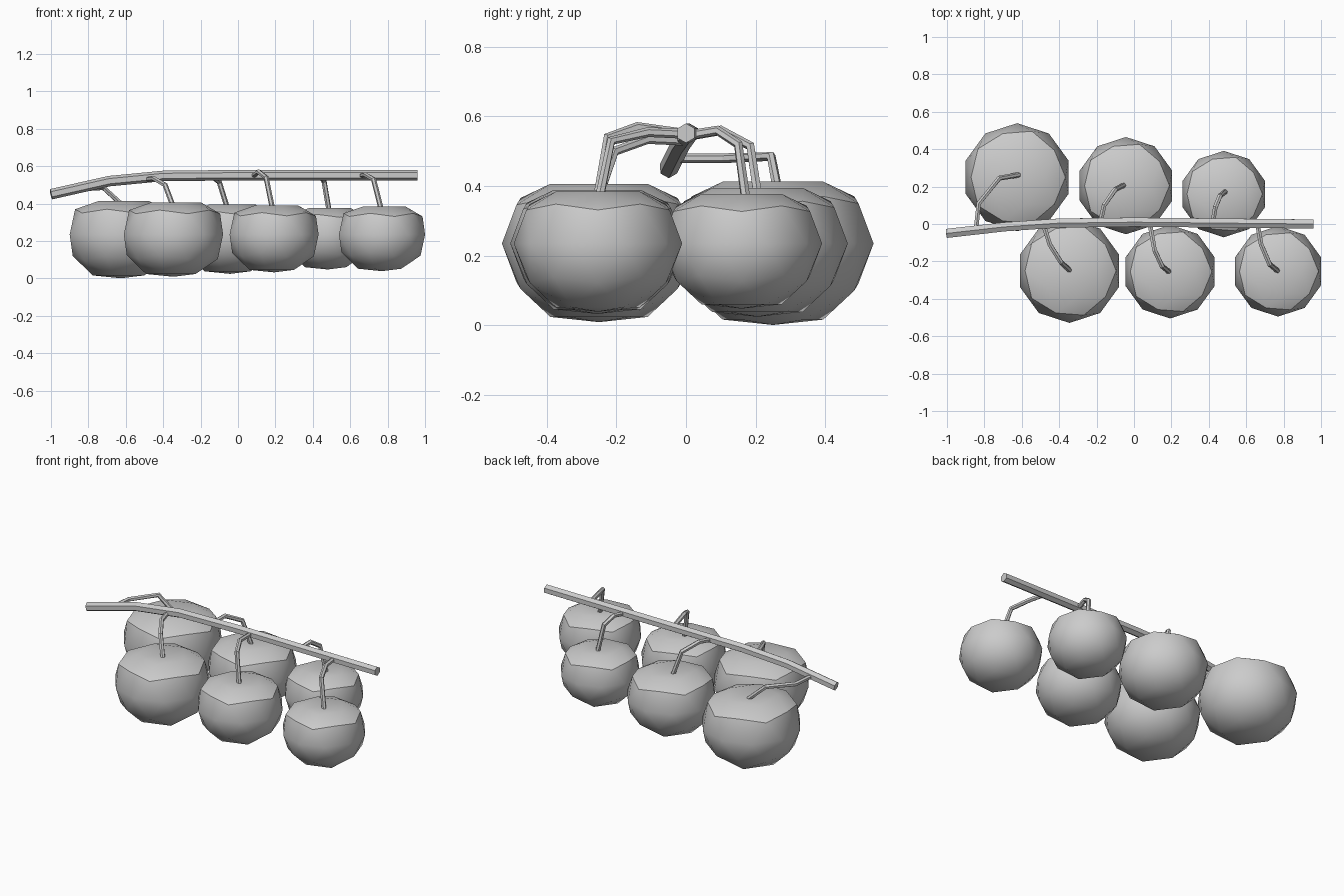
import bpy, bmesh, math
from mathutils import Vector

cube = bpy.data.objects.get("Cube")
if cube:
    bpy.data.objects.remove(cube, do_unlink=True)

GREY = (0.6, 0.6, 0.6, 1.0)
mat = bpy.data.materials.new("plain grey")
mat.use_nodes = True
mat.diffuse_color = GREY
mat.node_tree.nodes["Principled BSDF"].inputs["Base Color"].default_value = GREY


def finish(bm, name, smooth_angle):
    bmesh.ops.recalc_face_normals(bm, faces=bm.faces)
    mesh = bpy.data.meshes.new(name)
    bm.to_mesh(mesh)
    bm.free()
    mesh.materials.append(mat)
    obj = bpy.data.objects.new(name, mesh)
    bpy.context.collection.objects.link(obj)
    bpy.ops.object.select_all(action="DESELECT")
    obj.select_set(True)
    bpy.context.view_layer.objects.active = obj
    bpy.ops.object.shade_smooth_by_angle(angle=math.radians(smooth_angle))
    return obj


def tomato(name, x, y, radius):
    """Low-poly ball, squashed on top with a small dimple."""
    bm = bmesh.new()
    bmesh.ops.create_icosphere(bm, subdivisions=2, radius=1)
    for v in bm.verts:
        z = v.co.z
        if z > 0.95:
            v.co.z = 0.54       # dimple
        elif z > 0.7:
            v.co.z = 0.615      # flattened shoulder
        elif z < -0.95:
            v.co.z = -0.81      # flattened base
        else:
            v.co.z = z * 0.89
        v.co = v.co * radius + Vector((x, y, 0.235))
    return finish(bm, name, 30)


def tube(name, points, radius, sides=6):
    """Faceted tube along a path, closed at both ends."""
    pts = [Vector(p) for p in points]
    bm = bmesh.new()
    rings = []
    side = None
    for i, p in enumerate(pts):
        before = (p - pts[i - 1]).normalized() if i else Vector()
        after = (pts[i + 1] - p).normalized() if i < len(pts) - 1 else Vector()
        along = (before + after).normalized()
        if side is None:
            side = along.cross(Vector((0, 0, 1)))
        side = (side - along * side.dot(along)).normalized()
        up = side.cross(along)
        ring = []
        for k in range(sides):
            a = math.tau * k / sides
            ring.append(bm.verts.new(p + (up * math.cos(a) + side * math.sin(a)) * radius))
        rings.append(ring)
    for a, b in zip(rings, rings[1:]):
        for k in range(sides):
            n = (k + 1) % sides
            bm.faces.new((a[k], a[n], b[n], b[k]))
    bm.faces.new(rings[0])
    bm.faces.new(rings[-1])
    return finish(bm, name, 30)


# Main vine
tube("vine", [(-1, -0.05, 0.45), (-0.69, -0.015, 0.52), (-0.4, 0.005, 0.548),
              (0, 0.01, 0.552), (0.96, 0, 0.552)], 0.028)

# Fruit: name, x, y, radius
for fruit in [("back_right", -0.625, 0.25, 0.289),
              ("back_middle", -0.043, 0.205, 0.26),
              ("back_left", 0.48, 0.16, 0.231),
              ("front_right", -0.345, -0.25, 0.279),
              ("front_middle", 0.193, -0.255, 0.25),
              ("front_left", 0.77, -0.253, 0.242)]:
    tomato("tomato_" + fruit[0], *fruit[1:])

# Stalks arching from the vine down into each fruit
stalks = {
    "back_right": [(-0.845, -0.03, 0.48), (-0.83, 0.11, 0.48),
                   (-0.72, 0.245, 0.485), (-0.615, 0.263, 0.39)],
    "back_middle": [(-0.18, 0.01, 0.545), (-0.16, 0.1, 0.56),
                    (-0.1, 0.185, 0.515), (-0.055, 0.207, 0.37)],
    "back_left": [(0.42, 0, 0.545), (0.435, 0.09, 0.56),
                  (0.46, 0.15, 0.52), (0.487, 0.172, 0.36)],
    "front_right": [(-0.485, 0, 0.53), (-0.45, -0.11, 0.535),
                    (-0.39, -0.205, 0.5), (-0.345, -0.247, 0.38)],
    "front_middle": [(0.085, 0, 0.55), (0.11, -0.14, 0.57),
                     (0.15, -0.225, 0.54), (0.187, -0.255, 0.36)],
    "front_left": [(0.66, 0, 0.55), (0.68, -0.11, 0.555),
                   (0.725, -0.215, 0.53), (0.768, -0.25, 0.36)],
}
for name, path in stalks.items():
    tube("stalk_" + name, path, 0.014)
